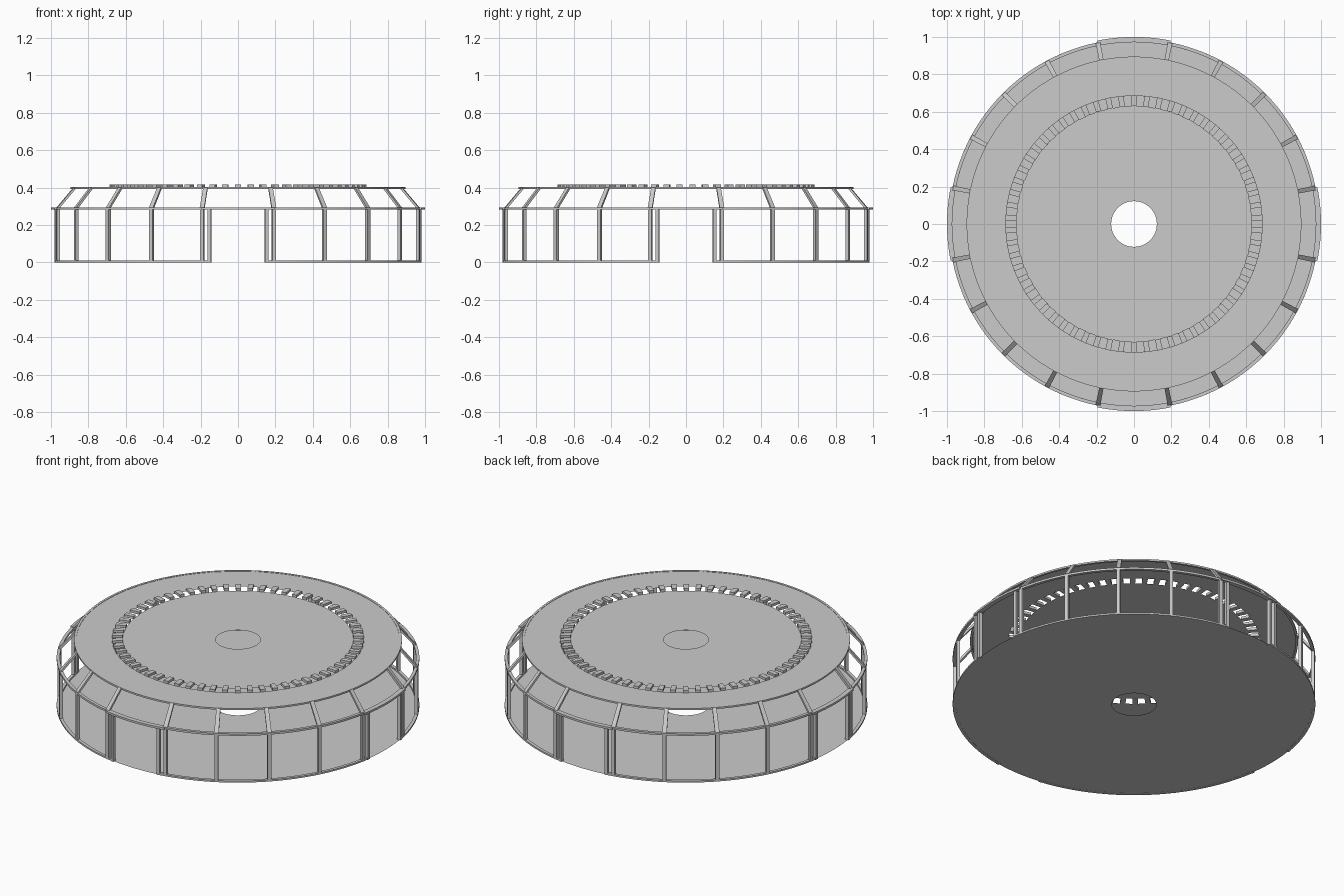
import bpy, bmesh
from math import sin, cos, radians, pi, tau

if "Cube" in bpy.data.objects:
    bpy.data.objects.remove(bpy.data.objects["Cube"])


def finish(bm, name, smooth=True):
    bmesh.ops.recalc_face_normals(bm, faces=bm.faces)
    me = bpy.data.meshes.new(name)
    bm.to_mesh(me)
    bm.free()
    ob = bpy.data.objects.new(name, me)
    bpy.context.collection.objects.link(ob)
    if smooth:
        bpy.ops.object.select_all(action='DESELECT')
        ob.select_set(True)
        bpy.context.view_layer.objects.active = ob
        bpy.ops.object.shade_smooth_by_angle(angle=radians(30))


def sweep(bm, section, a0, a1, n):
    """Sweep a closed (radius, z) section around z; full turn when a1-a0 is tau."""
    full = abs(a1 - a0 - tau) < 1e-6
    rows = [[bm.verts.new((r * cos(a), r * sin(a), z)) for r, z in section]
            for a in (a0 + (a1 - a0) * i / n for i in range(n if full else n + 1))]
    k = len(section)
    for i in range(n):
        p, q = rows[i], rows[(i + 1) % len(rows)]
        for j in range(k if k > 2 else 1):
            m = (j + 1) % k
            bm.faces.new((p[j], p[m], q[m], q[j]))
    if not full and k > 2:
        bm.faces.new(rows[0])
        bm.faces.new(rows[-1])


def rect(r0, r1, z0, z1):
    return [(r0, z0), (r1, z0), (r1, z1), (r0, z1)]


def ring(name, section):
    bm = bmesh.new()
    sweep(bm, section, 0, tau, 128)
    finish(bm, name)


def pieces(name, section, width, angles, rmid):
    bm = bmesh.new()
    h = width / rmid / 2
    for a in angles:
        sweep(bm, section, a - h, a + h, 1)
    finish(bm, name, False)


# flat floor and roof sheets, with centre hole and a ring-shaped slot in the roof
ring("floor", [(0.122, 0.001), (0.985, 0.001)])
ring("roof_inner", [(0.122, 0.4), (0.63, 0.4)])
ring("roof_outer", [(0.685, 0.4), (0.885, 0.4)])

# blocks bridging the roof slot
pieces("roof_blocks", rect(0.63, 0.688, 0.4, 0.415), 0.029,
       [pi / 2 + tau * i / 62 for i in range(62)], 0.66)

# horizontal frame rings
ring("eave_ring", rect(0.972, 0.99, 0.282, 0.294))
ring("roof_ring", rect(0.882, 0.895, 0.392, 0.402))

# posts and sloping rafters, five per quadrant between the doorways
posts = [radians(q * 90 + 11.25 + 16.875 * k) for q in range(4) for k in range(5)]
pieces("wall_posts", rect(0.972, 0.99, 0, 0.29), 0.02, posts, 0.98)
pieces("rafters", [(0.975, 0.29), (0.99, 0.29), (0.895, 0.401), (0.88, 0.401)],
       0.024, posts, 0.94)

# doorway posts and heads, sill arcs interrupted at the doorways
doors = [radians(q * 90 + s * 8.9) for q in range(4) for s in (-1, 1)]
pieces("door_posts", rect(0.972, 0.992, 0, 0.284), 0.018, doors, 0.98)
bm = bmesh.new()
for q in range(4):
    sweep(bm, rect(0.972, 0.99, 0, 0.01), radians(q * 90 + 8.9), radians(q * 90 + 81.1), 26)
finish(bm, "sill_arcs")
bm = bmesh.new()
for q in range(4):
    sweep(bm, rect(0.975, 1.0, 0.282, 0.294), radians(q * 90 - 11.3), radians(q * 90 + 11.3), 8)
finish(bm, "door_heads")
